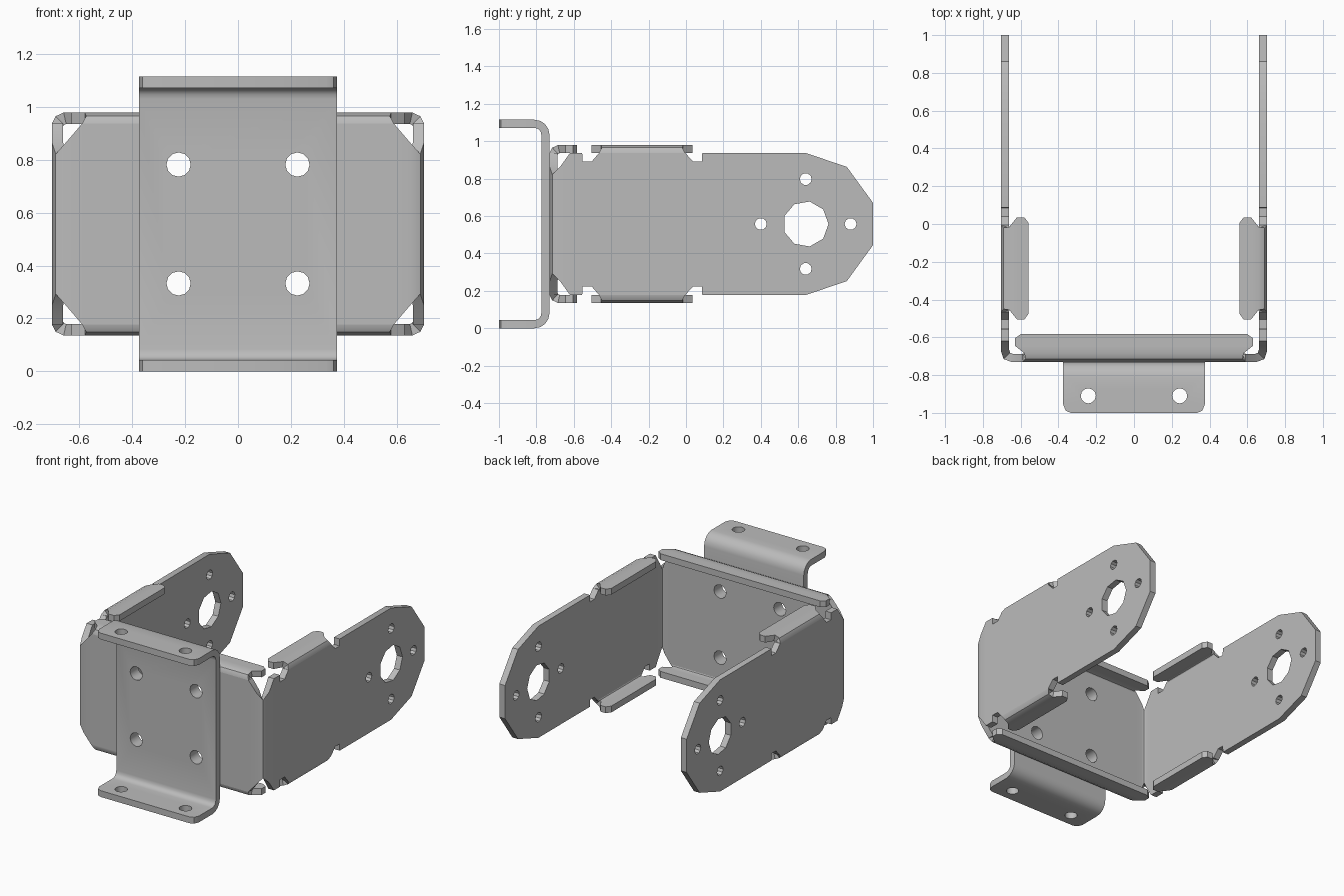
import bpy, bmesh, math
from mathutils import Vector, Matrix

cube = bpy.data.objects.get("Cube")
if cube:
    bpy.data.objects.remove(cube, do_unlink=True)

MID = 0.5575      # height of the symmetry plane
SHEET = 0.043     # sheet metal thickness

metal = bpy.data.materials.new("grey metal")
metal.use_nodes = True
grey = (0.5, 0.5, 0.5, 1)
metal.diffuse_color = grey
metal.node_tree.nodes["Principled BSDF"].inputs["Base Color"].default_value = grey


def link(name, bm):
    mesh = bpy.data.meshes.new(name)
    bm.to_mesh(mesh)
    bm.free()
    obj = bpy.data.objects.new(name, mesh)
    bpy.context.collection.objects.link(obj)
    return obj


def strip(name, rows, place):
    """Bent sheet: rows of (u, v, half width), thickened to the left of the path."""
    pts = [Vector(r[:2]) for r in rows]
    norms = []
    for a, b in zip(pts, pts[1:]):
        d = (b - a).normalized()
        norms.append(Vector((-d.y, d.x)))
    norms = [norms[0]] + norms + [norms[-1]]
    bm = bmesh.new()
    rings = []
    for i, (p, row) in enumerate(zip(pts, rows)):
        n1, n2 = norms[i], norms[i + 1]
        q = p + (n1 + n2) / (1 + n1.dot(n2)) * SHEET
        h = row[2]
        rings.append([bm.verts.new(place(c.x, c.y, w))
                      for c, w in ((p, -h), (p, h), (q, h), (q, -h))])
    for a, b in zip(rings, rings[1:]):
        for k in range(4):
            j = (k + 1) % 4
            bm.faces.new((a[k], a[j], b[j], b[k]))
    bm.faces.new(rings[0])
    bm.faces.new(rings[-1])
    bmesh.ops.recalc_face_normals(bm, faces=bm.faces)
    obj = link(name, bm)
    obj.data.materials.append(metal)
    return obj


def drill(obj, holes):
    """Cut holes given as (centre, axis, radius, sides, depth)."""
    bm = bmesh.new()
    turn = {"x": Matrix.Rotation(math.pi / 2, 4, "Y"),
            "y": Matrix.Rotation(math.pi / 2, 4, "X"), "z": Matrix()}
    for centre, axis, radius, sides, depth in holes:
        bmesh.ops.create_cone(bm, cap_ends=True, segments=sides, radius1=radius,
                              radius2=radius, depth=depth,
                              matrix=Matrix.Translation(centre) @ turn[axis])
    cutter = link("hole_cutter", bm)
    cutter.hide_render = True
    mod = obj.modifiers.new("holes", "BOOLEAN")
    mod.operation = "DIFFERENCE"
    mod.solver = "EXACT"
    mod.object = cutter
    graph = bpy.context.evaluated_depsgraph_get()
    mesh = bpy.data.meshes.new_from_object(obj.evaluated_get(graph))
    obj.modifiers.remove(mod)
    obj.data = mesh
    bpy.data.objects.remove(cutter, do_unlink=True)


# U-shaped bracket: left arm tip to plate middle, then mirrored
half = [(-.705, 1, .113), (-.705, .86, .305), (-.705, .64, .38),
        (-.705, .087, .38), (-.705, .085, .333), (-.705, .04, .333),
        (-.705, -.005, .38), (-.705, -.465, .38), (-.705, -.505, .333),
        (-.705, -.553, .333), (-.705, -.555, .38), (-.705, -.62, .38),
        (-.705, -.67, .31), (-.69, -.715, .265), (-.65, -.73, .31), (-.59, -.73, .38)]
u_rows = half + [(-x, y, h) for x, y, h in reversed(half)]
bracket = strip("u_bracket", u_rows, lambda u, v, w: (u, v, MID + w))

web_holes = [(Vector((x, -.73, MID + z)), "y", .046, 12, .3)
             for x in (-.225, .225) for z in (-.225, .225)]
pivot = Vector((0, .64, MID))
arm_holes = [(pivot, "x", .122, 9, 2)]
for dy, dz in ((.24, 0), (-.24, 0), (0, .24), (0, -.24)):
    arm_holes.append((pivot + Vector((0, dy, dz)), "x", .032, 10, 2))
drill(bracket, web_holes + arm_holes)

# Stiffening lips folded inward along the bracket edges
LIP = [(0, .37, 0), (0, .38, 0), (.015, .408, -.015), (.045, .422, -.01),
       (.085, .422, .04), (.125, .422, .04), (.147, .422, .01)]


def lip_rows(edge, length):
    return [(edge - d, v, length + e) for d, v, e in LIP]


parts = [bracket]
for sz, level in ((1, "upper"), (-1, "lower")):
    parts.append(strip(f"{level}_plate_lip", lip_rows(.73, .59),
                       lambda u, v, w: (w, -u, MID + sz * v)))
    for sx, side in ((1, "left"), (-1, "right")):
        parts.append(strip(f"{level}_{side}_arm_lip", lip_rows(.705, .23),
                           lambda u, v, w: (sx * u, w - .235, MID + sz * v)))

# Front mounting channel with rounded flange corners
lower = [(-1, -MID, .335), (-.988, -MID, .362), (-.955, -MID, .375)]
for k in range(5):
    a = math.radians(k * 22.5)
    lower.append((-.81 + .08 * math.sin(a), -MID + .08 - .08 * math.cos(a), .375))
c_rows = lower + [(y, -z, h) for y, z, h in reversed(lower)]
mount = strip("front_mount", c_rows, lambda u, v, w: (w, u, MID + v))
flange_holes = [(Vector((x, -.91, MID)), "z", .04, 12, 2) for x in (-.242, .242)]
drill(mount, web_holes + flange_holes)
parts.append(mount)

# Smooth bends, sharp sheet edges
bpy.ops.object.select_all(action="DESELECT")
for obj in parts:
    obj.select_set(True)
bpy.context.view_layer.objects.active = mount
bpy.ops.object.shade_smooth_by_angle(angle=math.radians(35))
